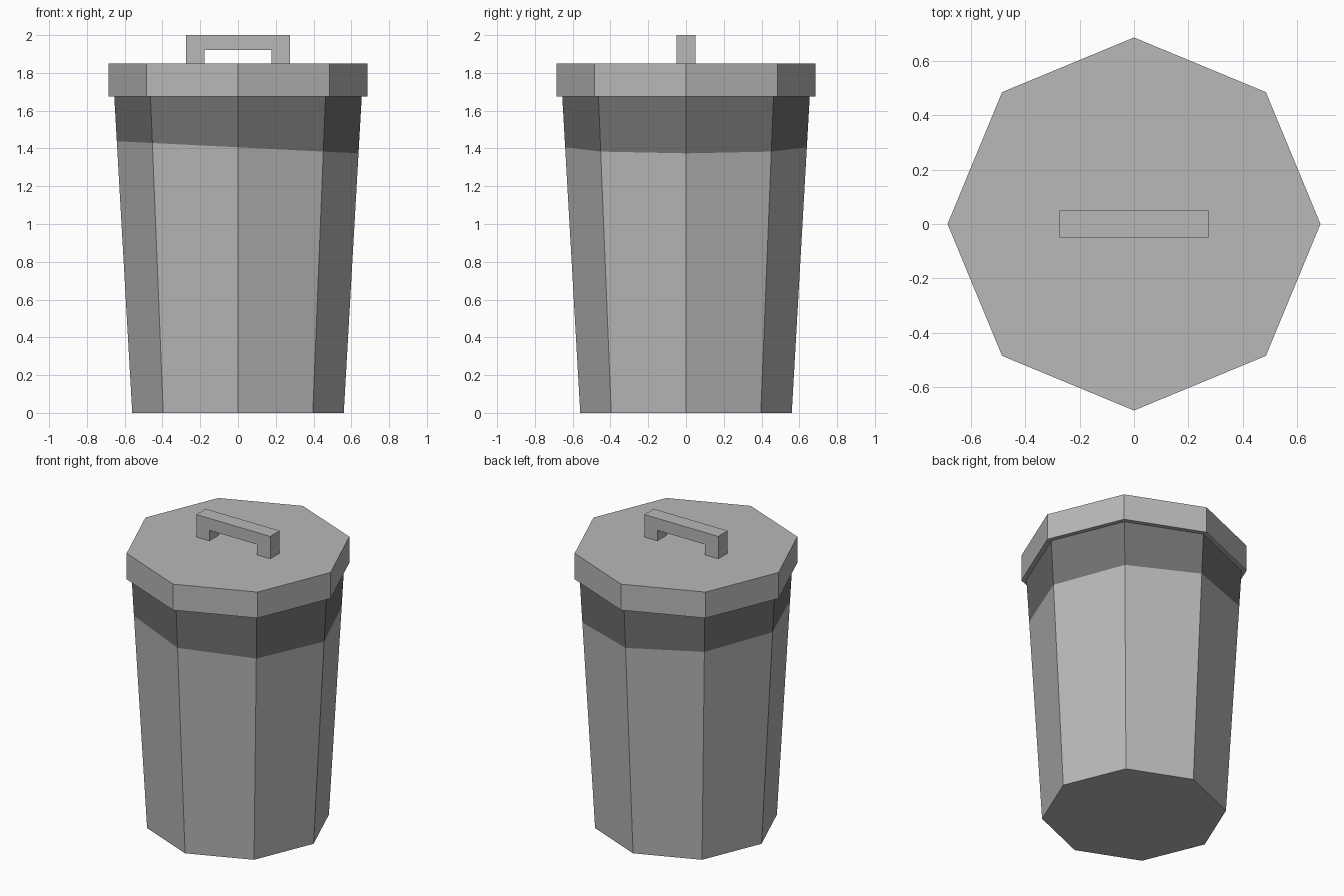
import bpy, bmesh

if "Cube" in bpy.data.objects:
    bpy.data.objects.remove(bpy.data.objects["Cube"])

SIDES = 8


def grey(name, value):
    mat = bpy.data.materials.new(name)
    mat.diffuse_color = (value, value, value, 1)
    mat.use_nodes = True
    mat.node_tree.nodes["Principled BSDF"].inputs["Base Color"].default_value = mat.diffuse_color
    return mat


light = grey("grey_plastic", 0.48)
dark = grey("dark_band", 0.17)


def frustum(name, r_low, r_high, z_low, z_high):
    bpy.ops.mesh.primitive_cone_add(vertices=SIDES, radius1=r_low, radius2=r_high,
                                    depth=z_high - z_low,
                                    location=(0, 0, (z_low + z_high) / 2))
    obj = bpy.context.object
    obj.name = name
    obj.data.materials.append(light)
    return obj


def extruded_profile(name, profile, depth):
    bm = bmesh.new()
    face = bm.faces.new([bm.verts.new((x, -depth / 2, z)) for x, z in profile])
    result = bmesh.ops.extrude_face_region(bm, geom=[face], use_keep_orig=True)
    moved = [v for v in result["geom"] if isinstance(v, bmesh.types.BMVert)]
    bmesh.ops.translate(bm, verts=moved, vec=(0, depth, 0))
    bmesh.ops.recalc_face_normals(bm, faces=bm.faces)
    mesh = bpy.data.meshes.new(name)
    bm.to_mesh(mesh)
    bm.free()
    mesh.materials.append(light)
    bpy.context.collection.objects.link(bpy.data.objects.new(name, mesh))


# Tapered bin body, tucked slightly into the lid
body = frustum("bin_body", 0.56, 0.656, 0, 1.69)

# Dark band below the lid: slice the body on a slightly tilted plane
body.data.materials.append(dark)
offset = body.location.z
bm = bmesh.new()
bm.from_mesh(body.data)
bmesh.ops.bisect_plane(bm, geom=bm.verts[:] + bm.edges[:] + bm.faces[:],
                       plane_co=(0, 0, 1.406 - offset), plane_no=(0.05, 0, 1))
for f in bm.faces:
    if f.calc_center_median().z + offset > 1.45:
        f.material_index = 1
bm.to_mesh(body.data)
bm.free()

# Overhanging flat lid
frustum("lid", 0.686, 0.686, 1.676, 1.85)

# Square arch handle, mirrored from its right half
half = [(0.274, 2.0), (0.274, 1.85), (0.177, 1.85), (0.177, 1.92)]
extruded_profile("lid_handle", half + [(-x, z) for x, z in reversed(half)], 0.1)
